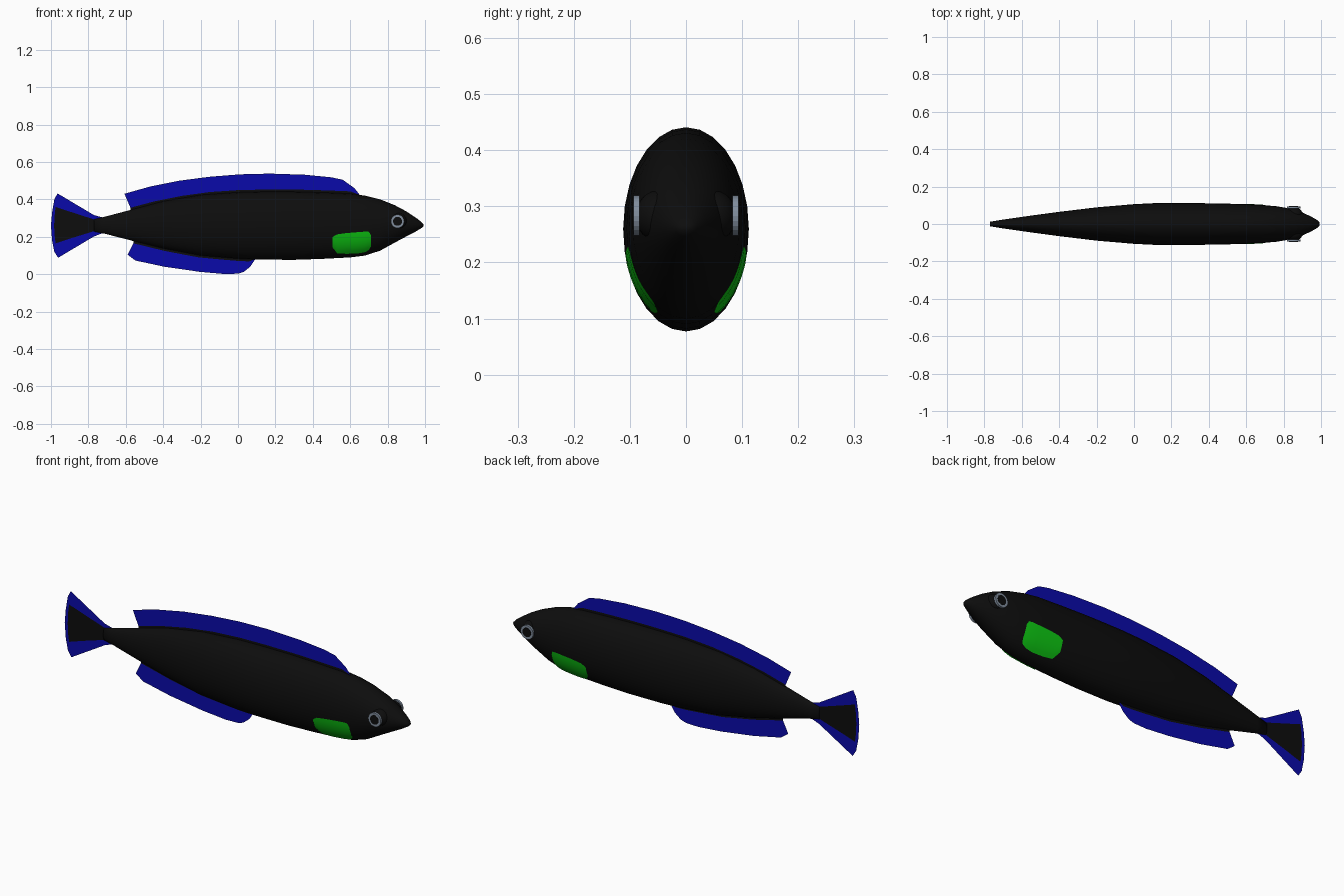
import bpy, bmesh, math
from mathutils import Matrix

if "Cube" in bpy.data.objects:
    bpy.data.objects.remove(bpy.data.objects["Cube"])


def mat(name, rgb):
    m = bpy.data.materials.new(name)
    m.diffuse_color = (*rgb, 1)
    m.use_nodes = True
    m.node_tree.nodes["Principled BSDF"].inputs["Base Color"].default_value = m.diffuse_color
    return m


BLACK = mat("body black", (0.004, 0.004, 0.004))
BLUE = mat("fin blue", (0.003, 0.003, 0.40))
GREEN = mat("pectoral green", (0.004, 0.55, 0.006))
GREY = mat("eye grey", (0.22, 0.27, 0.34))

# Body stations: x, half width, bottom z, top z
BODY = [(-0.77, 0.012, 0.228, 0.293), (-0.71, 0.022, 0.216, 0.308),
        (-0.55, 0.045, 0.175, 0.350), (-0.40, 0.065, 0.138, 0.390),
        (-0.20, 0.089, 0.100, 0.424), (0.0, 0.106, 0.083, 0.438),
        (0.12, 0.112, 0.078, 0.441), (0.30, 0.112, 0.077, 0.441),
        (0.45, 0.110, 0.082, 0.437), (0.60, 0.106, 0.090, 0.431),
        (0.68, 0.102, 0.100, 0.420), (0.76, 0.095, 0.126, 0.400),
        (0.84, 0.082, 0.170, 0.368), (0.90, 0.062, 0.202, 0.336),
        (0.95, 0.038, 0.228, 0.303), (0.98, 0.021, 0.246, 0.280),
        (0.992, 0.008, 0.256, 0.267)]


def lerp_table(table, x):
    for a, b in zip(table, table[1:]):
        if x <= b[0]:
            t = max(0, (x - a[0]) / (b[0] - a[0]))
            return [p + (q - p) * t for p, q in zip(a, b)][1:]
    return list(table[-1][1:])


def make(name, verts, faces, mats, idx=None, smooth=False):
    me = bpy.data.meshes.new(name)
    me.from_pydata(verts, [], faces)
    for m in mats:
        me.materials.append(m)
    for i, p in enumerate(me.polygons):
        p.material_index = idx[i] if idx else 0
        p.use_smooth = smooth
    ob = bpy.data.objects.new(name, me)
    bpy.context.collection.objects.link(ob)
    return ob


def grid_faces(rows, cols):
    return [(r * cols + c, r * cols + c + 1, (r + 1) * cols + c + 1, (r + 1) * cols + c)
            for r in range(rows - 1) for c in range(cols - 1)]


# Body: lofted ellipses
N = 28
verts, faces = [], []
for x, w, lo, hi in BODY:
    for i in range(N):
        a = 2 * math.pi * i / N
        verts.append((x, w * math.cos(a), (lo + hi) / 2 + (hi - lo) / 2 * math.sin(a)))
for r in range(len(BODY) - 1):
    for i in range(N):
        j = (i + 1) % N
        faces.append((r * N + i, r * N + j, (r + 1) * N + j, (r + 1) * N + i))
last = (len(BODY) - 1) * N
faces += [tuple(reversed(range(N))), tuple(range(last, last + N))]
make("body", verts, faces, [BLACK], smooth=True)


# Dorsal and anal fins: flat ribbons with a black root and a blue outer band
def ribbon(name, stations, top):
    s = 1 if top else -1
    rows = [[], [], []]
    for xb, xo, zo in stations:
        edge = lerp_table(BODY, xb)[2 if top else 1]
        gap = min(0.012, 0.5 * abs(zo - edge))
        rows[0].append((xb, 0, edge - s * 0.03))
        rows[1].append((xb, 0, edge + s * gap))
        rows[2].append((xo, 0, zo))
    n = len(stations)
    make(name, sum(rows, []), grid_faces(3, n), [BLACK, BLUE],
         [0] * (n - 1) + [1] * (n - 1))


ribbon("dorsal_fin", [(-0.575, -0.607, 0.43), (-0.45, -0.473, 0.468), (-0.30, -0.313, 0.50),
                      (-0.15, -0.152, 0.521), (0.01, 0.01, 0.534), (0.17, 0.17, 0.538),
                      (0.35, 0.355, 0.532), (0.47, 0.50, 0.518), (0.53, 0.56, 0.505),
                      (0.60, 0.623, 0.46), (0.65, 0.65, 0.425)], True)
ribbon("anal_fin", [(-0.56, -0.59, 0.104), (-0.53, -0.548, 0.073), (-0.39, -0.393, 0.04),
                    (-0.21, -0.206, 0.013), (-0.08, -0.072, 0.001), (0.0, 0.0, 0.003),
                    (0.03, 0.03, 0.012), (0.06, 0.065, 0.04), (0.085, 0.09, 0.078)], False)

# Tail fin: black fan with a blue border
outer = [(-0.71, 0.300), (-0.77, 0.316), (-0.965, 0.432), (-0.982, 0.40), (-0.994, 0.33),
         (-1.0, 0.26), (-0.994, 0.18), (-0.982, 0.12), (-0.962, 0.088), (-0.77, 0.202),
         (-0.71, 0.225)]
inner = [(-0.73, 0.285), (-0.77, 0.293), (-0.90, 0.335), (-0.975, 0.36), (-0.981, 0.31),
         (-0.983, 0.26), (-0.981, 0.21), (-0.975, 0.165), (-0.90, 0.19), (-0.77, 0.23),
         (-0.73, 0.238)]
n = len(outer)
make("tail_fin", [(x, 0, z) for x, z in outer + inner],
     grid_faces(2, n) + [tuple(range(n, 2 * n))], [BLACK, BLUE], [1] * (n - 1) + [0])

# Pectoral fins: thin green patches hugging the flanks
EDGE = [(0.505, 0.145, 0.200), (0.53, 0.113, 0.214), (0.58, 0.110, 0.221),
        (0.64, 0.112, 0.226), (0.68, 0.119, 0.229), (0.70, 0.130, 0.228), (0.71, 0.148, 0.210)]
for side, s in (("right", -1), ("left", 1)):
    rows = 8
    verts = []
    for r in range(rows):
        for x, lo, hi in EDGE:
            z = lo + (hi - lo) * r / (rows - 1)
            w, b, t = lerp_table(BODY, x)
            u = min(1, abs(z - (b + t) / 2) / ((t - b) / 2))
            verts.append((x, s * (w * math.sqrt(1 - u * u) + 0.004), z - 0.001))
    faces = grid_faces(rows, len(EDGE))
    if s > 0:
        faces = [f[::-1] for f in faces]
    make("pectoral_fin_" + side, verts, faces, [GREEN], smooth=True)


# Eyes: black bulge, grey iris disc, black pupil plate
def from_bmesh(name, bm, m, smooth):
    me = bpy.data.meshes.new(name)
    bm.to_mesh(me)
    bm.free()
    me.materials.append(m)
    for p in me.polygons:
        p.use_smooth = smooth
    bpy.context.collection.objects.link(bpy.data.objects.new(name, me))


def disc(name, r, y, depth, m):
    bm = bmesh.new()
    bmesh.ops.create_cone(bm, cap_ends=True, segments=24, radius1=r, radius2=r, depth=depth,
                          matrix=Matrix.Translation((0.853, y, 0.283))
                          @ Matrix.Rotation(math.pi / 2, 4, 'X'))
    from_bmesh(name, bm, m, False)


for side, s in (("right", -1), ("left", 1)):
    bm = bmesh.new()
    bmesh.ops.create_uvsphere(bm, u_segments=20, v_segments=12, radius=1,
                              matrix=Matrix.Translation((0.853, s * 0.050, 0.283))
                              @ Matrix.Diagonal((0.050, 0.040, 0.045, 1)))
    from_bmesh("eye_bulge_" + side, bm, BLACK, True)
    disc("eye_iris_" + side, 0.036, s * 0.0885, 0.011, GREY)
    disc("eye_pupil_" + side, 0.024, s * 0.0945, 0.002, BLACK)
